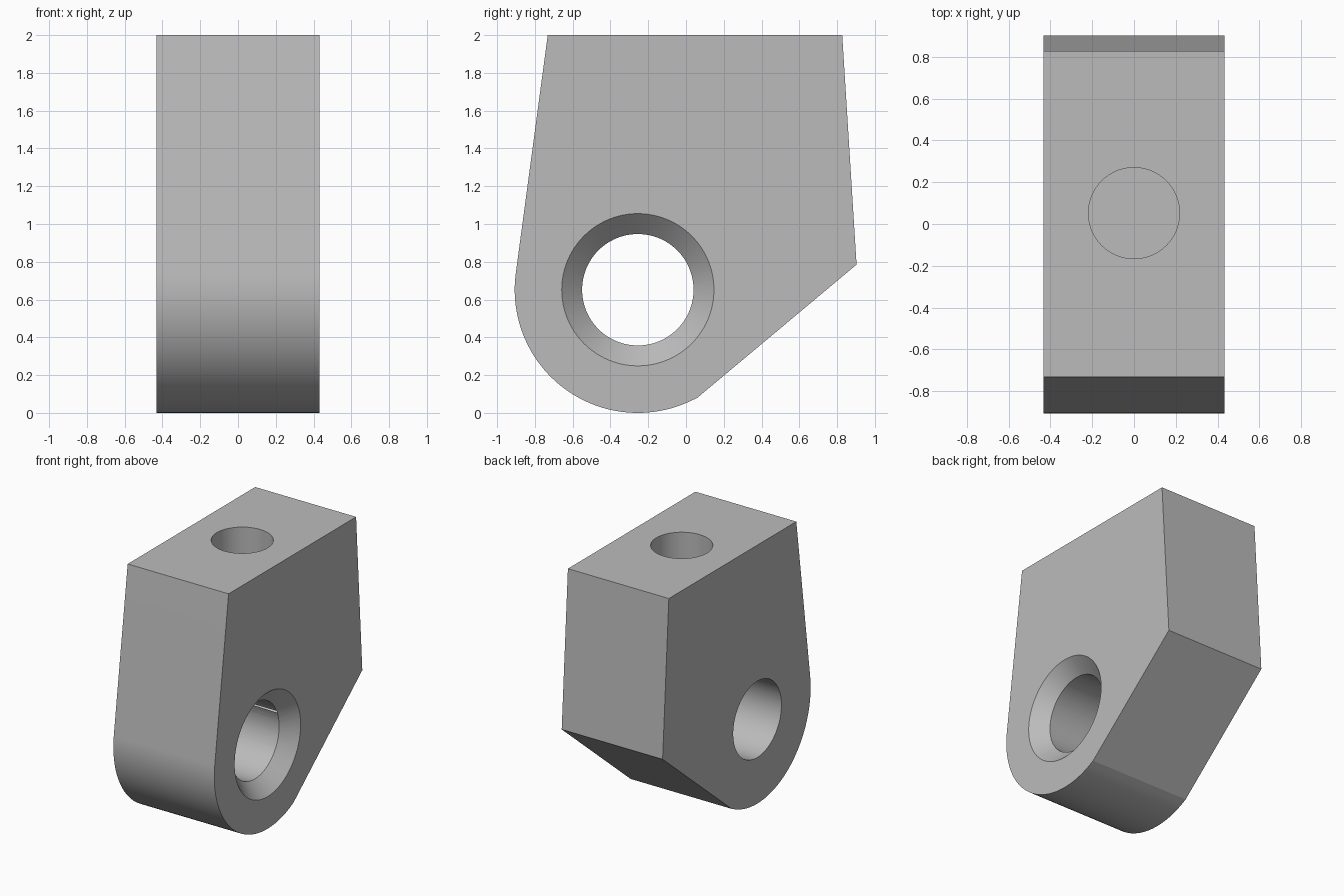
import bpy
import bmesh
from math import sin, cos, radians
from mathutils import Matrix

if "Cube" in bpy.data.objects:
    bpy.data.objects.remove(bpy.data.objects["Cube"])

HALF_WIDTH = 0.432
BORE_Y, BORE_Z, EYE_RADIUS = -0.255, 0.652, 0.652
BORE_RADIUS, SINK_RADIUS = 0.295, 0.403

grey = bpy.data.materials.new("plain grey")
grey.use_nodes = True
grey.diffuse_color = (0.5, 0.5, 0.5, 1)
grey.node_tree.nodes["Principled BSDF"].inputs["Base Color"].default_value = (0.5, 0.5, 0.5, 1)


def make_object(name, bm):
    bmesh.ops.recalc_face_normals(bm, faces=bm.faces)
    mesh = bpy.data.meshes.new(name)
    bm.to_mesh(mesh)
    bm.free()
    mesh.materials.append(grey)
    obj = bpy.data.objects.new(name, mesh)
    bpy.context.collection.objects.link(obj)
    return obj


def round_cutter(name, bottom_radius, top_radius, depth, matrix):
    bm = bmesh.new()
    bmesh.ops.create_cone(bm, cap_ends=True, segments=96, radius1=bottom_radius,
                          radius2=top_radius, depth=depth, matrix=matrix)
    obj = make_object(name, bm)
    obj.hide_render = True
    return obj


# Side profile: rounded eye at the lower front, straight edges elsewhere
profile = [(0.06, 0.08), (0.903, 0.785), (0.827, 2.0), (-0.732, 2.0)]
START, END, STEPS = 172.4, 298, 64
for i in range(STEPS):
    a = radians(START + (END - START) * i / STEPS)
    profile.append((BORE_Y + EYE_RADIUS * cos(a), BORE_Z + EYE_RADIUS * sin(a)))

bm = bmesh.new()
face = bm.faces.new([bm.verts.new((-HALF_WIDTH, y, z)) for y, z in profile])
extruded = bmesh.ops.extrude_face_region(bm, geom=[face])["geom"]
bmesh.ops.translate(bm, vec=(2 * HALF_WIDTH, 0, 0),
                    verts=[v for v in extruded if isinstance(v, bmesh.types.BMVert)])
block = make_object("mounting_block", bm)

# Cross bore, its countersink on the +x side, and the blind hole in the top
along_x = Matrix.Rotation(radians(90), 4, "Y")
sink_depth = SINK_RADIUS - BORE_RADIUS
extra = 0.05
cutters = [
    round_cutter("bore_cutter", BORE_RADIUS, BORE_RADIUS, 2,
                 Matrix.Translation((0, BORE_Y, BORE_Z)) @ along_x),
    round_cutter("countersink_cutter", BORE_RADIUS - extra, SINK_RADIUS + extra,
                 sink_depth + 2 * extra,
                 Matrix.Translation((HALF_WIDTH - sink_depth / 2, BORE_Y, BORE_Z)) @ along_x),
    round_cutter("top_hole_cutter", 0.218, 0.218, 1.2,
                 Matrix.Translation((0, 0.052, 2.0))),
]
bpy.ops.object.select_all(action="DESELECT")
bpy.context.view_layer.objects.active = block
block.select_set(True)
for cutter in cutters:
    cut = block.modifiers.new(cutter.name, "BOOLEAN")
    cut.operation = "DIFFERENCE"
    cut.solver = "EXACT"
    cut.object = cutter
    bpy.ops.object.modifier_apply(modifier=cut.name)
    bpy.data.objects.remove(cutter)

# Smooth curved walls, crisp edges
bpy.ops.object.shade_smooth_by_angle(angle=radians(8))
